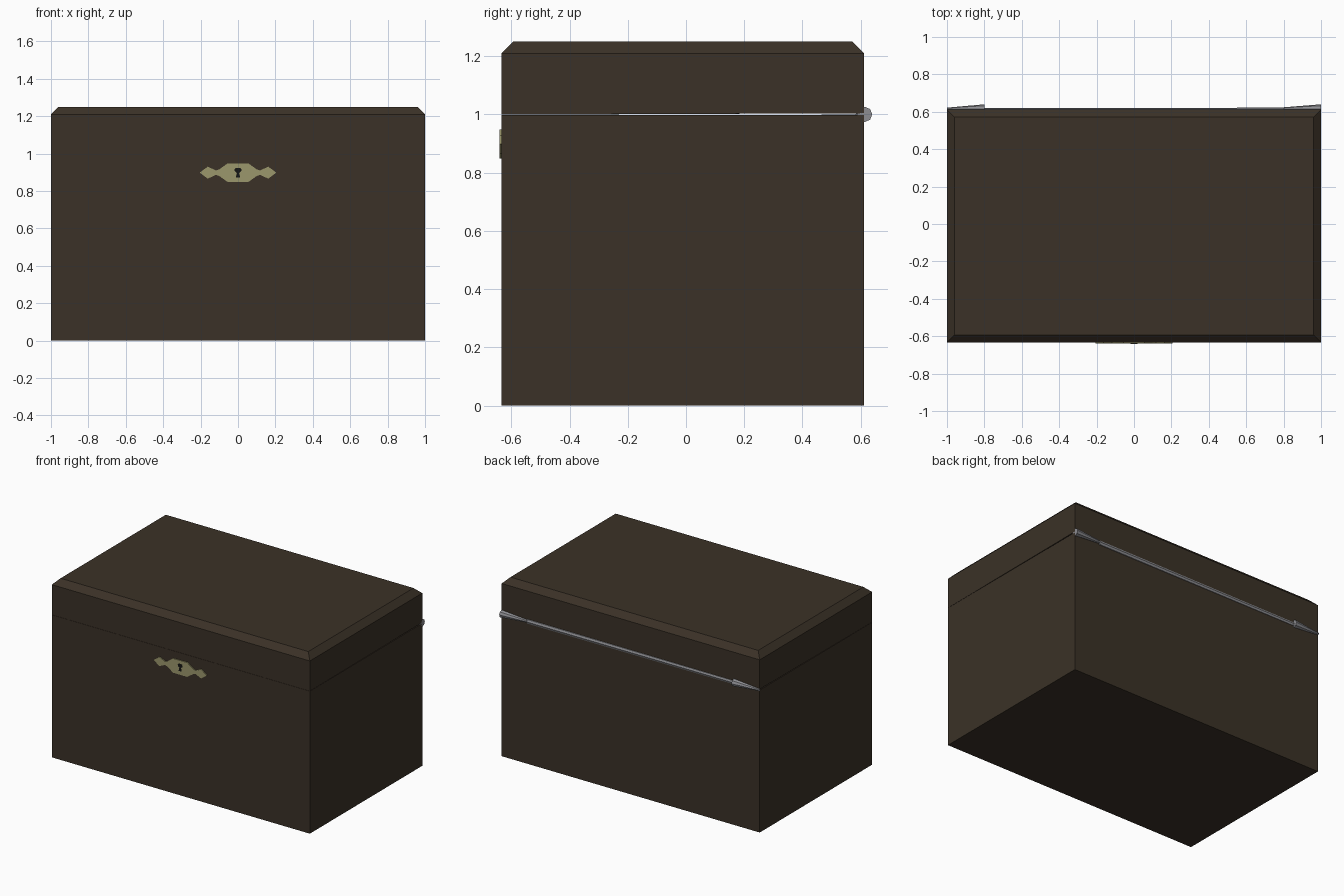
import bpy, bmesh, math
from mathutils import Matrix

if "Cube" in bpy.data.objects:
    bpy.data.objects.remove(bpy.data.objects["Cube"])


def material(name, rgb):
    m = bpy.data.materials.new(name)
    m.diffuse_color = (*rgb, 1)
    m.use_nodes = True
    m.node_tree.nodes["Principled BSDF"].inputs["Base Color"].default_value = m.diffuse_color
    return m


WOOD = material("dark wood", (0.043, 0.031, 0.020))
BRASS = material("aged brass", (0.33, 0.31, 0.15))
STEEL = material("grey steel", (0.27, 0.27, 0.29))
BLACK = material("keyhole black", (0.008, 0.008, 0.007))


def finish(name, bm, mat):
    bmesh.ops.recalc_face_normals(bm, faces=bm.faces)
    me = bpy.data.meshes.new(name)
    bm.to_mesh(me)
    bm.free()
    me.materials.append(mat)
    ob = bpy.data.objects.new(name, me)
    bpy.context.collection.objects.link(ob)
    return ob


FRONT, BACK = -0.633, 0.612


def shell(name, rings):
    """Stack of rectangles (inset, z at front, z at back), capped at both ends."""
    bm = bmesh.new()
    loops = []
    for inset, zf, zb in rings:
        x, y0, y1 = 1 - inset, FRONT + inset, BACK - inset
        loops.append([bm.verts.new(p) for p in
                      ((-x, y0, zf), (x, y0, zf), (x, y1, zb), (-x, y1, zb))])
    for a, b in zip(loops, loops[1:]):
        for i in range(4):
            j = (i + 1) % 4
            bm.faces.new((a[i], a[j], b[j], b[i]))
    bm.faces.new(loops[0])
    bm.faces.new(loops[-1])
    return finish(name, bm, WOOD)


# Hollow base and chamfered lid, with a hairline gap widening to the back
shell("chest_base", [(0, 0, 0), (0, 0.998, 0.998), (0.04, 0.998, 0.998), (0.04, 0.04, 0.04)])
shell("chest_lid", [(0.04, 1.21, 1.21), (0.04, 0.999, 1.004), (0, 0.999, 1.004),
                    (0, 1.21, 1.21), (0.04, 1.25, 1.25)])


def rod(name, x0, x1, r0, r1, y, z):
    """Eight-sided tapered rod along x."""
    bm = bmesh.new()
    rot = Matrix.Rotation(math.pi / 2, 4, 'Y')
    place = Matrix.Translation(((x0 + x1) / 2, y, z)) @ rot
    bmesh.ops.create_cone(bm, cap_ends=True, segments=8, radius1=r0, radius2=r1,
                          depth=x1 - x0, matrix=place)
    return finish(name, bm, STEEL)


# Hinge: two tapered end knuckles, a long middle barrel, a leaf in the gap
rod("hinge_knuckle_left", -1.0, -0.8, 0.008, 0.026, 0.614, 1.0)
rod("hinge_barrel", -0.8, 0.8, 0.017, 0.020, 0.602, 0.998)
rod("hinge_knuckle_right", 0.8, 1.0, 0.010, 0.026, 0.614, 1.0)
bm = bmesh.new()
bmesh.ops.create_cube(bm, size=1, matrix=Matrix.Translation((0, 0.535, 1.0005))
                      @ Matrix.Diagonal((1.99, 0.14, 0.003, 1)))
finish("hinge_leaf", bm, STEEL)


def plate(name, half, z, y0, y1, mat):
    """Flat plate on the front; half is a right-hand outline mirrored in x."""
    pts = half + [(-x, h) for x, h in reversed(half) if x > 0]
    bm = bmesh.new()
    f = bm.faces.new([bm.verts.new((x, y0, z + h)) for x, h in pts])
    ext = bmesh.ops.extrude_face_region(bm, geom=[f])
    bmesh.ops.translate(bm, vec=(0, y1 - y0, 0),
                        verts=[v for v in ext["geom"] if isinstance(v, bmesh.types.BMVert)])
    return finish(name, bm, mat)


# Lock plate with pointed ends, and its keyhole
top = [(0.055, 0.05), (0.10, 0.018), (0.118, 0.012), (0.162, 0.032), (0.205, 0.0)]
outline = top + [(x, -h) for x, h in reversed(top[:-1])]
plate("lock_plate", outline, 0.898, FRONT + 0.002, -0.640, BRASS)
plate("keyhole", [(0.010, 0.026), (0.019, 0.018), (0.017, 0.008), (0.006, -0.002),
                  (0.012, -0.025)], 0.898, -0.639, -0.6408, BLACK)
